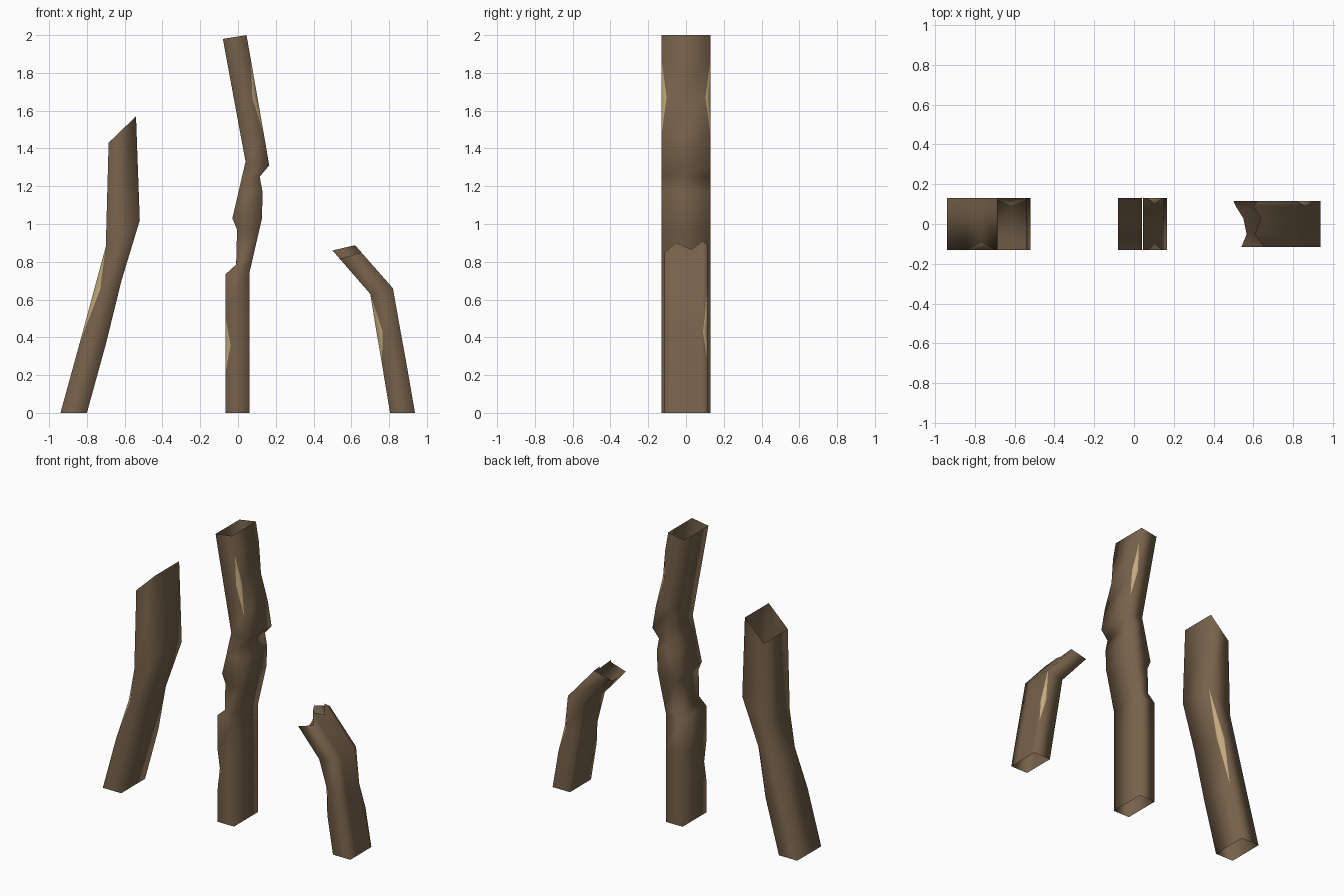
import bpy, bmesh
from mathutils import Vector

if "Cube" in bpy.data.objects:
    bpy.data.objects.remove(bpy.data.objects["Cube"])


def material(name, rgb):
    m = bpy.data.materials.new(name)
    m.diffuse_color = (*rgb, 1)
    m.use_nodes = True
    m.node_tree.nodes["Principled BSDF"].inputs["Base Color"].default_value = m.diffuse_color
    return m


BARK = material("brown bark", (0.185, 0.122, 0.070))
CHIP = material("pale bare wood", (0.55, 0.40, 0.21))


def post(name, depth, rings, fractions=(), splinters=None):
    """Open rectangular tube. Each ring: xl, zl, xr, zr, {corner: chip size}."""
    bm = bmesh.new()
    cache, rows, pair_slots = {}, [], []

    def vert(p):
        key = tuple(round(v, 4) for v in p)
        if key not in cache:
            cache[key] = bm.verts.new(p)
        return cache[key]

    for n, (xl, zl, xr, zr, chips) in enumerate(rings):
        w = xr - xl
        fl, fr, br, bl = (chips.get(k, 0) for k in ("fl", "fr", "br", "bl"))
        # (position across, depth position), counter-clockwise from above
        pts = [(0, -depth + fl), (fl / w, -depth),
               (1 - fr / w, -depth), (1, -depth + fr)]
        pts += [(1, f * depth) for f in fractions]
        pts += [(1, depth - br), (1 - br / w, depth),
                (bl / w, depth), (0, depth - bl)]
        pts += [(0, f * depth) for f in reversed(fractions)]
        k = len(fractions)
        pair_slots = (0, 2, 4 + k, 6 + k)
        row = []
        for t, y in pts:
            p = Vector((xl + w * t, y, zl + (zr - zl) * t))
            if splinters and n == len(rings) - 1:
                p += Vector((-0.66, 0, 0.75)) * splinters[(t, round(y / depth, 2))]
            row.append(vert(p))
        rows.append(row)

    # walls, with pale faces where a corner is chipped away
    for a, b in zip(rows, rows[1:]):
        for i in range(len(a)):
            j = (i + 1) % len(a)
            vs = list(dict.fromkeys((a[i], a[j], b[j], b[i])))
            if len(vs) > 2:
                f = bm.faces.new(vs)
                f.smooth = True
                f.material_index = int(i in pair_slots)
    me = bpy.data.meshes.new(name)
    bm.to_mesh(me)
    bm.free()
    me.materials.append(BARK)
    me.materials.append(CHIP)
    ob = bpy.data.objects.new(name, me)
    bpy.context.collection.objects.link(ob)


# leaning left post with a slanted cut top
post("left_post", 0.13, [
    (-0.94, 0, -0.80, 0, {}),
    (-0.838, 0.37, -0.698, 0.37, {}),
    (-0.765, 0.64, -0.617, 0.70, {"fl": 0.035, "br": 0.035}),
    (-0.70, 0.88, -0.52, 1.02, {}),
    (-0.685, 1.43, -0.54, 1.57, {}),
])

# tall crooked middle post
post("middle_post", 0.13, [
    (-0.065, 0, 0.06, 0, {}),
    (-0.065, 0.22, 0.06, 0.22, {}),
    (-0.065, 0.36, 0.06, 0.36, {"fl": 0.025}),
    (-0.065, 0.50, 0.06, 0.50, {}),
    (-0.065, 0.735, 0.06, 0.74, {}),
    (-0.01, 0.785, 0.074, 0.80, {}),
    (-0.005, 0.97, 0.113, 0.97, {}),
    (-0.03, 1.03, 0.127, 1.03, {}),
    (0.003, 1.17, 0.13, 1.17, {}),
    (0.021, 1.25, 0.115, 1.25, {}),
    (0.04, 1.33, 0.165, 1.31, {}),
    (0.014, 1.47, 0.138, 1.47, {}),
    (-0.023, 1.67, 0.103, 1.67, {"fr": 0.027, "br": 0.027}),
    (-0.06, 1.87, 0.068, 1.87, {}),
    (-0.08, 1.98, 0.045, 2.0, {}),
])

# short bent right post with a splintered end
post("right_post", 0.115, [
    (0.805, 0, 0.937, 0, {}),
    (0.762, 0.26, 0.892, 0.26, {}),
    (0.733, 0.43, 0.861, 0.43, {"fl": 0.033, "br": 0.025}),
    (0.70, 0.63, 0.82, 0.66, {}),
    (0.50, 0.86, 0.60, 0.91, {}),
], fractions=(-0.45, 0.25, 0.75), splinters={
    (1, -1): -0.08, (1, -0.45): -0.01, (1, 0.25): -0.06, (1, 0.75): 0.0, (1, 1): -0.03,
    (0, -1): -0.06, (0, -0.45): -0.10, (0, 0.25): -0.075, (0, 0.75): -0.02, (0, 1): 0.0,
})
